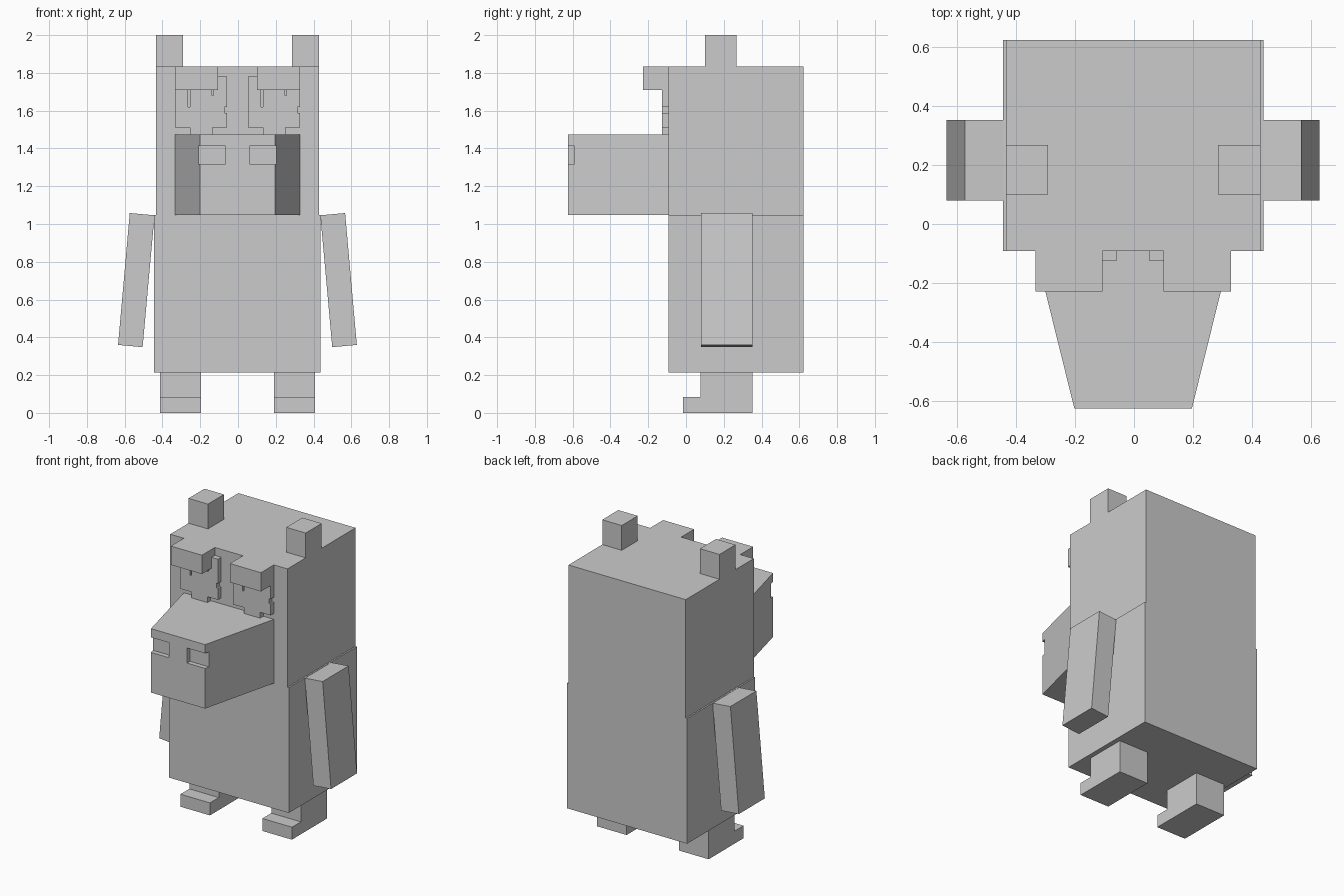
import bpy
import bmesh
from mathutils import Vector

cube = bpy.data.objects.get("Cube")
if cube:
    bpy.data.objects.remove(cube, do_unlink=True)

grey = bpy.data.materials.new("plain grey")
grey.use_nodes = True
COLOUR = (0.6, 0.6, 0.6, 1)
grey.diffuse_color = COLOUR
grey.node_tree.nodes["Principled BSDF"].inputs["Base Color"].default_value = COLOUR

MID = -0.003   # mirror plane of the figure
FRONT, BACK = -0.092, 0.623


def prism(name, points, axis, lo, hi):
    """Extrude a 2D outline along an axis; the outline uses the other two axes in order."""
    def place(p, t):
        co = list(p)
        co.insert("xyz".index(axis), t)
        return Vector(co)

    bm = bmesh.new()
    face = bm.faces.new([bm.verts.new(place(p, lo)) for p in points])
    ext = bmesh.ops.extrude_face_region(bm, geom=[face], use_keep_orig=True)
    moved = [v for v in ext["geom"] if isinstance(v, bmesh.types.BMVert)]
    bmesh.ops.translate(bm, verts=moved, vec=place((0, 0), hi - lo))
    bmesh.ops.recalc_face_normals(bm, faces=bm.faces)
    mesh = bpy.data.meshes.new(name)
    bm.to_mesh(mesh)
    bm.free()
    mesh.materials.append(grey)
    obj = bpy.data.objects.new(name, mesh)
    bpy.context.collection.objects.link(obj)
    return obj


def box(name, x, y, z):
    outline = [(x[0], y[0]), (x[1], y[0]), (x[1], y[1]), (x[0], y[1])]
    return prism(name, outline, "z", *z)


def span(side, inner, outer):
    return sorted((MID + side * inner, MID + side * outer))


# Body and head
box("body", (MID - 0.441, MID + 0.441), (FRONT, BACK), (0.215, 1.048))
box("head", (MID - 0.431, MID + 0.431), (FRONT, BACK), (1.048, 1.835))

# Tapered muzzle
muzzle = prism("muzzle", [(MID - 0.331, FRONT), (MID + 0.331, FRONT),
                          (MID + 0.199, -0.625), (MID - 0.199, -0.625)],
               "z", 1.048, 1.473)

# Eye outline with top slits, a notch in one edge and a lower tab
EYE = [(0, 1.512), (0.079, 1.512), (0.079, 1.47), (0.198, 1.47), (0.198, 1.512),
       (0.275, 1.512), (0.275, 1.587), (0.263, 1.587), (0.263, 1.62), (0.275, 1.62),
       (0.275, 1.782), (0.205, 1.782), (0.205, 1.68), (0.196, 1.68), (0.196, 1.782),
       (0.079, 1.782), (0.079, 1.62), (0.069, 1.62), (0.069, 1.782), (0, 1.782)]

# Foot and leg side profile
LEG = [(-0.015, 0), (0.352, 0), (0.352, 0.215), (0.078, 0.215),
       (0.078, 0.083), (-0.015, 0.083)]

# Tilted arm outline
ARM = [(0.439, 1.046), (0.57, 1.058), (0.632, 0.36), (0.502, 0.348)]

for label, side in (("left", 1), ("right", -1)):
    box(label + "_ear", span(side, 0.288, 0.431), (0.1, 0.268), (1.835, 2.0))
    box(label + "_brow", span(side, 0.103, 0.331), (-0.228, FRONT), (1.71, 1.835))
    prism(label + "_leg", LEG, "x", *span(side, 0.193, 0.41))
    prism(label + "_arm", [(MID + side * x, z) for x, z in ARM], "y", 0.079, 0.352)
    start = span(side, 0.056, 0.331)[0]
    prism(label + "_eye", [(start + x, z) for x, z in EYE], "y", -0.126, FRONT)

    # Nostril recess cut into the muzzle
    cutter = box(label + "_nostril_cutter", span(side, 0.066, 0.215),
                 (-0.7, -0.594), (1.315, 1.415))
    cutter.hide_render = True
    cut = muzzle.modifiers.new("nostril", "BOOLEAN")
    cut.operation = "DIFFERENCE"
    cut.solver = "EXACT"
    cut.object = cutter
    bpy.context.view_layer.objects.active = muzzle
    bpy.ops.object.modifier_apply(modifier=cut.name)
    bpy.data.objects.remove(cutter, do_unlink=True)
